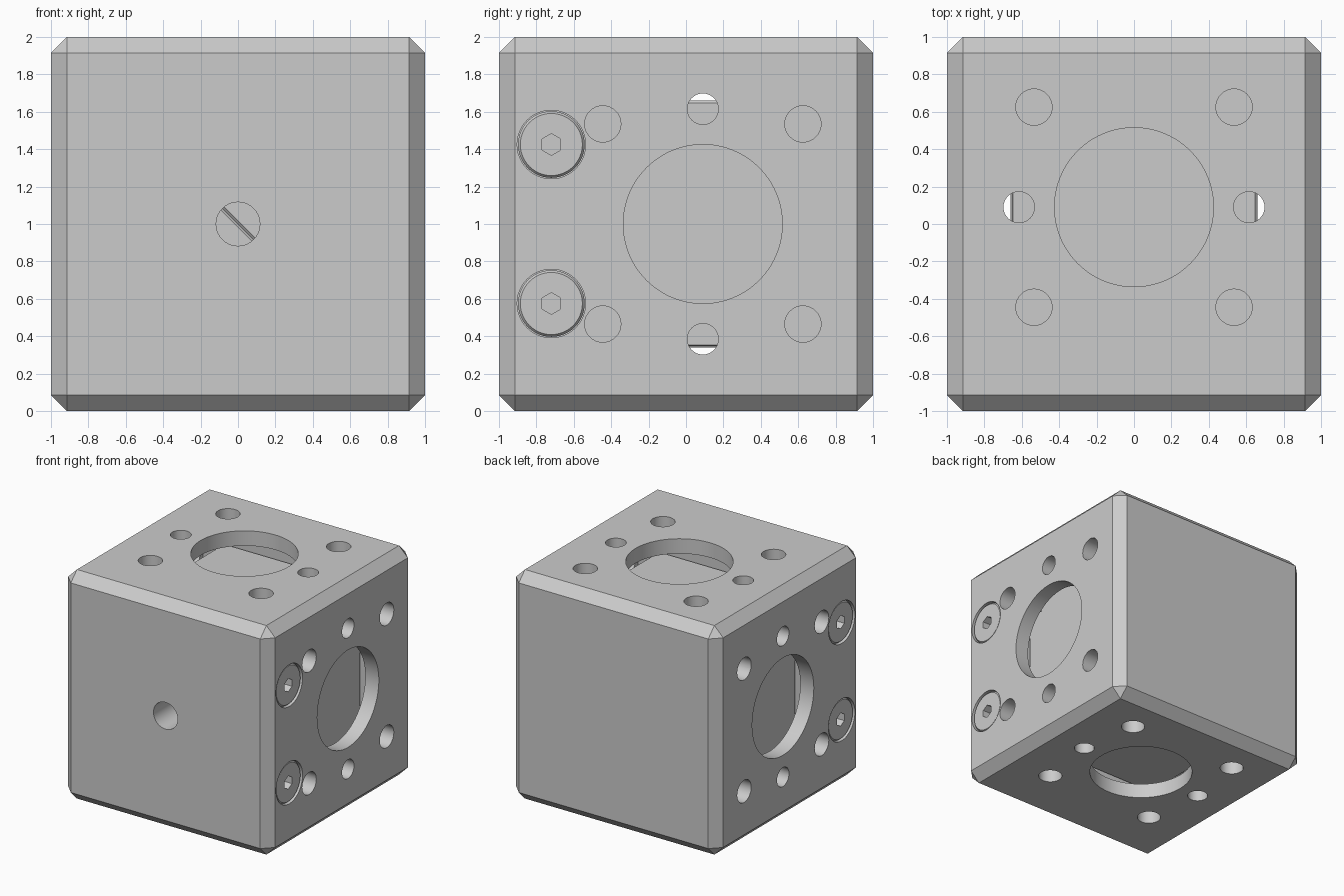
import bpy, bmesh
from math import radians
from mathutils import Vector, Matrix

if "Cube" in bpy.data.objects:
    bpy.data.objects.remove(bpy.data.objects["Cube"], do_unlink=True)

grey = bpy.data.materials.new("plain_grey")
grey.use_nodes = True
colour = (0.6, 0.6, 0.6, 1)
grey.diffuse_color = colour
grey.node_tree.nodes["Principled BSDF"].inputs["Base Color"].default_value = colour


def finish(name, bm):
    bmesh.ops.recalc_face_normals(bm, faces=bm.faces)
    mesh = bpy.data.meshes.new(name)
    bm.to_mesh(mesh)
    bm.free()
    mesh.materials.append(grey)
    ob = bpy.data.objects.new(name, mesh)
    bpy.context.collection.objects.link(ob)
    return ob


def box(name, low, high, bevel=0):
    low, high = Vector(low), Vector(high)
    bm = bmesh.new()
    bmesh.ops.create_cube(bm, size=1, matrix=Matrix.Translation((low + high) / 2)
                          @ Matrix.Diagonal((*(high - low), 1)))
    if bevel:
        bmesh.ops.bevel(bm, geom=bm.edges[:], offset=bevel, segments=1,
                        affect='EDGES', profile=0.5)
    return finish(name, bm)


def cylinder(name, start, end, radius, sides=40, top_radius=None):
    start, end = Vector(start), Vector(end)
    axis = end - start
    turn = axis.to_track_quat('Z', 'Y').to_matrix().to_4x4()
    bm = bmesh.new()
    bmesh.ops.create_cone(bm, cap_ends=True, segments=sides, radius1=radius,
                          radius2=top_radius or radius, depth=axis.length,
                          matrix=Matrix.Translation((start + end) / 2) @ turn)
    return finish(name, bm)


def cut(target, cutter):
    bpy.ops.object.select_all(action='DESELECT')
    bpy.context.view_layer.objects.active = target
    target.select_set(True)
    mod = target.modifiers.new("cut", 'BOOLEAN')
    mod.operation, mod.solver, mod.object = 'DIFFERENCE', 'EXACT', cutter
    bpy.ops.object.modifier_apply(modifier=mod.name)
    bpy.data.objects.remove(cutter, do_unlink=True)


def smooth(ob):
    bpy.ops.object.select_all(action='DESELECT')
    bpy.context.view_layer.objects.active = ob
    ob.select_set(True)
    bpy.ops.object.shade_smooth_by_angle(angle=radians(25))


MID = 0.09       # y of the optical axis
REACH = 1.2      # cutters run past the outer faces

# Chamfered housing with an inner chamber
housing = box("housing", (-1, -1, 0), (1, 1, 2), 0.085)
cut(housing, box("chamber", (-0.87, -0.58, 0.13), (0.87, 0.76, 1.87)))


def drill(axis, across, y, radius, sides):
    """Hole right through the housing, vertical or side to side."""
    if axis == 'Z':
        ends = [(across, y, 1 + s * REACH) for s in (-1, 1)]
    else:
        ends = [(s * REACH, y, 1 + across) for s in (-1, 1)]
    cut(housing, cylinder("drill", *ends, radius, sides))


# Four identical ports: large bore, two dowel holes, four screw holes
for axis in 'ZX':
    drill(axis, 0, MID, 0.425, 80)
    for side in (-1, 1):
        drill(axis, side * 0.615, MID, 0.083, 32)
        for dy in (-0.535, 0.535):
            drill(axis, side * 0.535, MID + dy, 0.097, 32)

# Front sight hole
cut(housing, cylinder("sight", (0, -REACH, 1), (0, -0.5, 1), 0.117, 40))

# Cap screws sunk into both sides
for side, word in ((1, "left"), (-1, "right")):
    for z, level in ((1.425, "upper"), (0.575, "lower")):
        def at(x):
            return (side * x, -0.72, z)
        cut(housing, cylinder("recess", at(0.88), at(REACH), 0.183, 48))
        screw = cylinder(f"{word}_{level}_screw_head", at(0.87), at(0.975), 0.178, 48)
        rim = cylinder(f"{word}_{level}_screw_rim", at(0.975), at(0.99), 0.178, 48, 0.166)
        for part in (screw, rim):
            cut(part, cylinder("socket", at(0.91), at(REACH), 0.058, 6))
            smooth(part)
smooth(housing)

# Glass block made of two prisms meeting on the diagonal
HALF = 0.66
for s, name in ((1, "upper_prism"), (-1, "lower_prism")):
    bm = bmesh.new()
    corners = [(-s * HALF, s * HALF), (s * HALF, s * HALF), (s * HALF, -s * HALF)]
    face = bm.faces.new([bm.verts.new((x, MID - HALF, 1 + z)) for x, z in corners])
    grown = bmesh.ops.extrude_face_region(bm, geom=[face])
    bmesh.ops.translate(bm, vec=(0, 2 * HALF, 0),
                        verts=[g for g in grown["geom"] if isinstance(g, bmesh.types.BMVert)])
    bmesh.ops.recalc_face_normals(bm, faces=bm.faces)
    bmesh.ops.bevel(bm, geom=bm.edges[:], offset=0.012, segments=1,
                    affect='EDGES', profile=0.5)
    finish(name, bm)

# Small square mark in the upper front corner of the glass
box("corner_mark", (HALF - 0.001, MID - HALF + 0.015, 1.52),
    (HALF + 0.007, -0.41, 1 + HALF - 0.015))
